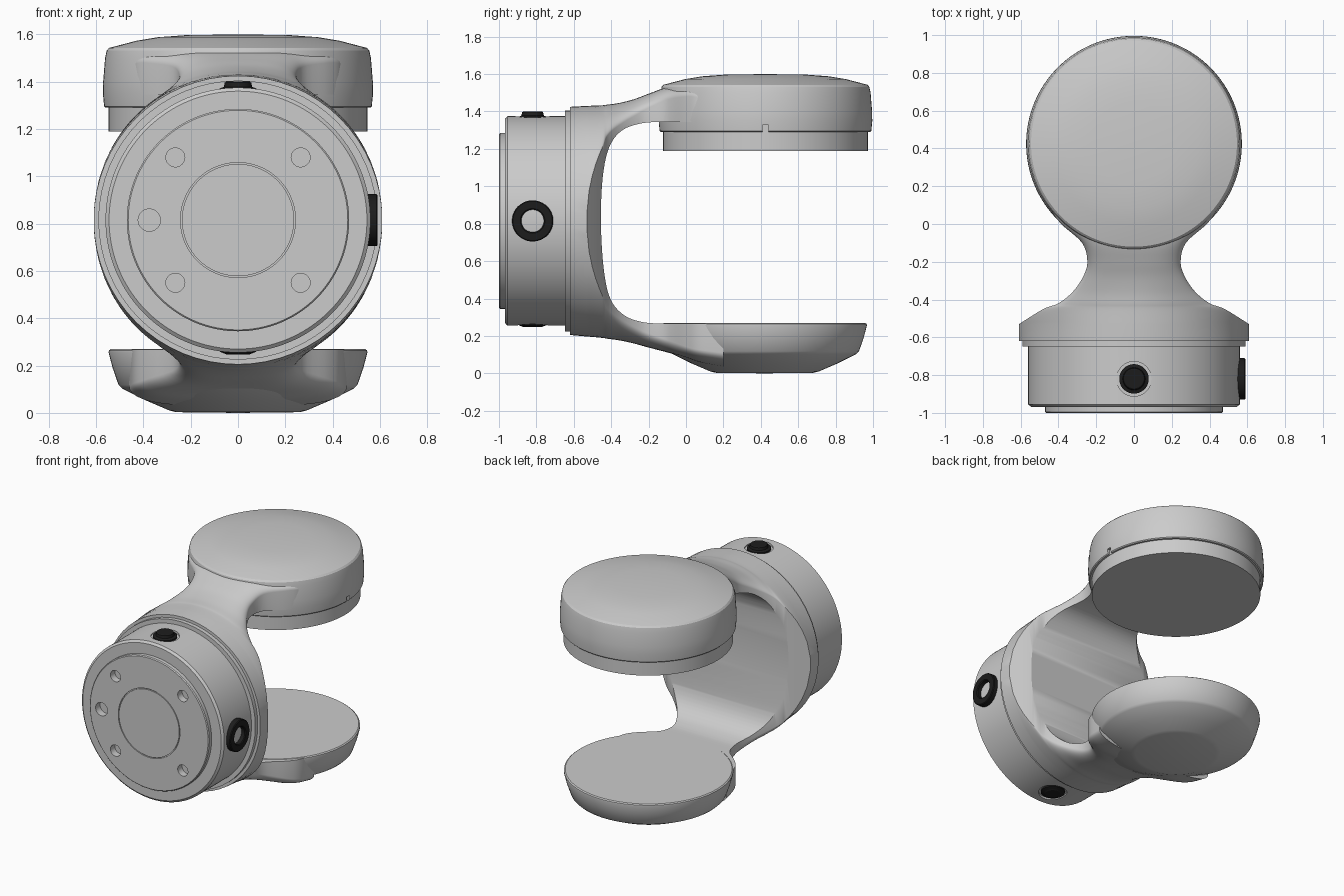
import bpy, bmesh
from math import sin, cos, pi, sqrt, radians
from mathutils import Matrix, Vector

if "Cube" in bpy.data.objects:
    bpy.data.objects.remove(bpy.data.objects["Cube"])

HUB_Z, DISC_Y = 0.815, 0.425
TO_FRONT = Matrix.Rotation(pi / 2, 4, 'X')    # local z points to -y
TO_RIGHT = Matrix.Rotation(pi / 2, 4, 'Y')    # local z points to +x
TO_DOWN = Matrix.Rotation(pi, 4, 'X')

black = bpy.data.materials.new("black_rubber")
black.diffuse_color = (0.012, 0.012, 0.012, 1)
black.use_nodes = True
black.node_tree.nodes["Principled BSDF"].inputs["Base Color"].default_value = black.diffuse_color


def finish(name, bm, mat=None):
    bmesh.ops.recalc_face_normals(bm, faces=bm.faces[:])
    me = bpy.data.meshes.new(name)
    bm.to_mesh(me)
    bm.free()
    ob = bpy.data.objects.new(name, me)
    bpy.context.collection.objects.link(ob)
    if mat:
        me.materials.append(mat)
    return ob


def lathe(name, profile, loc, rot=Matrix(), mat=None, segs=96, closed=False):
    """Spin (radius, height) points round the local z axis."""
    bm = bmesh.new()
    rings = []
    for r, h in profile:
        n = 1 if r == 0 else segs
        rings.append([bm.verts.new((r * cos(2 * pi * i / segs), r * sin(2 * pi * i / segs), h))
                      for i in range(n)])
    pairs = list(zip(rings, rings[1:])) + ([(rings[-1], rings[0])] if closed else [])
    for a, b in pairs:
        for i in range(segs):
            j = (i + 1) % segs
            quad = [a[i % len(a)], a[j % len(a)], b[j % len(b)], b[i % len(b)]]
            bm.faces.new(list(dict.fromkeys(quad)))
    bm.transform(Matrix.Translation(loc) @ rot)
    return finish(name, bm, mat)


def rod(name, r, h0, h1, loc, rot=Matrix(), segs=40):
    return lathe(name, [(0, h0), (r, h0), (r, h1), (0, h1)], loc, rot, segs=segs)


def cut(ob, cutters):
    for c in cutters:
        m = ob.modifiers.new("cut", 'BOOLEAN')
        m.object, m.operation, m.solver = c, 'DIFFERENCE', 'EXACT'
        bpy.context.view_layer.objects.active = ob
        bpy.ops.object.modifier_apply(modifier=m.name)
        bpy.data.objects.remove(c)


def spline(pts, steps):
    """Smooth curve through the points."""
    p = [Vector(q) for q in pts]
    p = [p[0]] + p + [p[-1]]
    out = []
    for a, b, c, d in zip(p, p[1:], p[2:], p[3:]):
        for i in range(steps):
            t = i / steps
            out.append(0.5 * (2 * b + (c - a) * t + (2 * a - 5 * b + 4 * c - d) * t * t
                              + (3 * b - a - 3 * c + d) * t ** 3))
    return out + [p[-1]]


# Yoke: loft from the round flange into two arms
# columns: y, half width, top z, bottom z, roundness, edge rounding
collar = [(-0.648, 0.589, 1.405, 0.225, 1, 0), (-0.62, 0.589, 1.405, 0.225, 1, 0),
          (-0.62, 0.609, 1.425, 0.205, 1, 0)]
arms = [(-0.53, 0.609, 1.43, 0.197, 1, 0), (-0.45, 0.48, 1.433, 0.19, 0.95, 0.01),
        (-0.42, 0.40, 1.437, 0.185, 0.9, 0.03), (-0.36, 0.325, 1.445, 0.177, 0.75, 0.05),
        (-0.28, 0.27, 1.465, 0.16, 0.5, 0.06), (-0.2, 0.247, 1.495, 0.138, 0.3, 0.06),
        (-0.1, 0.275, 1.53, 0.112, 0.1, 0.06), (0, 0.385, 1.54, 0.083, 0, 0.06),
        (0.08, 0.44, 1.545, 0.055, 0, 0.07), (0.2, 0.46, 1.55, 0.03, 0, 0.08)]
bm = bmesh.new()
rings = []
N = 32
for y, w, top, bot, k, edge in collar + [tuple(v) for v in spline(arms, 5)]:
    R = w + 0.001 if y < -0.53 else 0.61
    upper, lower = [], []
    for i in range(N + 1):
        u = sin(pi * (i / N - 0.5))
        x = min(w, 0.609) * u
        drop = k * (R - sqrt(max(R * R - x * x, 0))) + edge * (1 - sqrt(max(1 - u ** 4, 0)))
        upper.append(bm.verts.new((x, y, top - drop)))
        lower.append(bm.verts.new((x, y, bot + drop)))
    rings.append(upper + lower[::-1])
for a, b in zip(rings, rings[1:]):
    for i in range(len(a)):
        j = (i + 1) % len(a)
        bm.faces.new((a[i], a[j], b[j], b[i]))
bm.faces.new(rings[0])
bm.faces.new(rings[-1])
yoke = finish("yoke", bm)

# Hollow between the arms
gap = spline([(-0.1, 0.267), (-0.22, 0.272), (-0.33, 0.31), (-0.405, 0.40), (-0.44, 0.56),
              (-0.455, 0.81), (-0.445, 1.05), (-0.41, 1.21), (-0.34, 1.3), (-0.23, 1.338),
              (-0.1, 1.345)], 5)
gap = [(p[0], p[1]) for p in gap] + [(1, 1.345), (1, 0.267)]
bm = bmesh.new()
sides = [[bm.verts.new((x, y, z)) for y, z in gap] for x in (-0.8, 0.8)]
for i in range(len(gap)):
    j = (i + 1) % len(gap)
    bm.faces.new((sides[0][i], sides[0][j], sides[1][j], sides[1][i]))
for s in sides:
    bm.faces.new(s)
cut(yoke, [finish("gap_cutter", bm)])

# Hub with stepped front plate, centre groove, bolt holes and button recesses
hub = lathe("hub", [(0, 1.0), (0.237, 1.0), (0.237, 0.992), (0.243, 0.992), (0.243, 1.0),
                    (0.464, 1.0), (0.47, 0.994), (0.47, 0.968), (0.545, 0.968), (0.56, 0.955),
                    (0.56, 0.63), (0, 0.63)], (0, 0, HUB_Z), TO_FRONT, segs=128)
holes = [(sx * 0.265, HUB_Z + sz * 0.265, 0.04) for sx in (-1, 1) for sz in (-1, 1)]
holes.append((-0.375, HUB_Z, 0.047))
cutters = [rod("bolt_cutter", r, 0.95, 1.05, (x, 0, z), TO_FRONT) for x, z, r in holes]
cutters += [rod("recess_cutter", 0.092, 0.545, 0.62, (0, -0.82, HUB_Z), rot)
            for rot in (Matrix(), TO_DOWN)]
cut(hub, cutters)

# Black knobs above and below, black ring on the right
for name, rot, tip in (("top_button", Matrix(), 0.585), ("bottom_button", TO_DOWN, 0.568)):
    lathe(name, [(0, 0.53), (0.078, 0.53), (0.078, 0.556), (0.06, 0.563), (0.056, tip - 0.004),
                 (0.05, tip), (0, tip)], (0, -0.82, HUB_Z), rot, black, 48)
lathe("side_ring", [(0.06, 0.535), (0.11, 0.535), (0.11, 0.585), (0.105, 0.59), (0.066, 0.59),
                    (0.06, 0.585)], (0, -0.82, HUB_Z), TO_RIGHT, black, 64, True)

# Upper disc: domed cap with a small notch, and the collar under it
cap = lathe("upper_cap", [(0, 1.29), (0.56, 1.29), (0.566, 1.296), (0.571, 1.35), (0.57, 1.4),
                          (0.562, 1.5), (0.555, 1.532), (0.545, 1.543), (0.43, 1.573),
                          (0.34, 1.588), (0.22, 1.597), (0, 1.6)],
            (0, DISC_Y, 0), segs=128)
bm = bmesh.new()
bmesh.ops.create_cube(bm, size=1, matrix=Matrix.Translation((0.6, 0.425, 1.29))
                      @ Matrix.Diagonal((0.1, 0.03, 0.075, 1)))
cut(cap, [finish("notch_cutter", bm)])
rod("upper_collar", 0.547, 1.19, 1.4, (0, DISC_Y, 0), segs=128)

# Lower disc
lathe("lower_cup", [(0, 0), (0.26, 0.003), (0.29, 0.01), (0.39, 0.053), (0.49, 0.103),
                    (0.505, 0.118), (0.53, 0.19), (0.547, 0.255), (0.546, 0.264), (0.538, 0.27),
                    (0, 0.27)], (0, 0.42, 0), segs=128)

# Smooth shading with crisp edges
for ob in bpy.context.scene.objects:
    ob.select_set(True)
    bpy.context.view_layer.objects.active = ob
bpy.ops.object.shade_smooth_by_angle(angle=radians(28))
